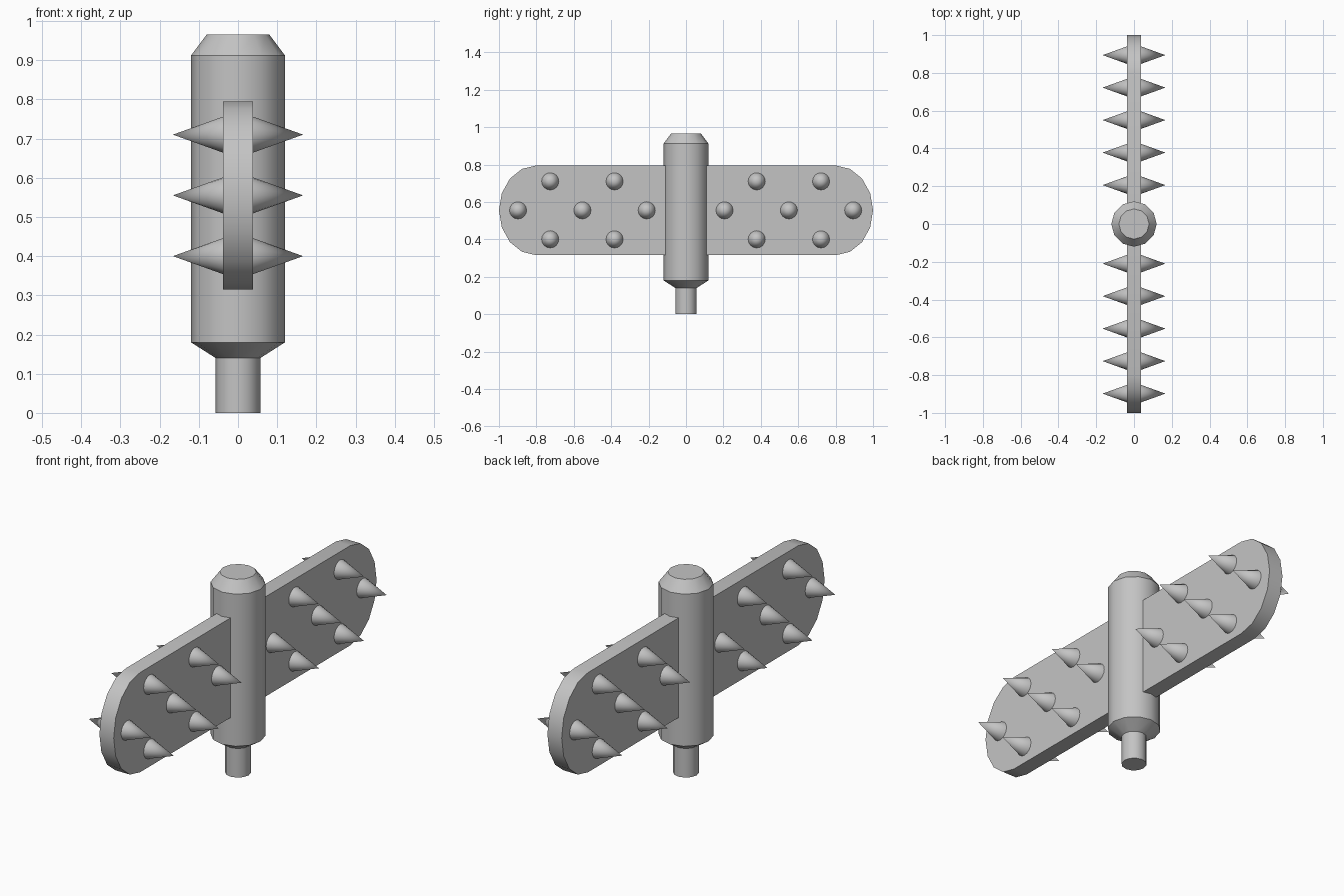
import bpy, bmesh, math
from mathutils import Matrix

if "Cube" in bpy.data.objects:
    bpy.data.objects.remove(bpy.data.objects["Cube"])

grey = bpy.data.materials.new("plain grey")
grey.diffuse_color = (0.55, 0.55, 0.55, 1)
grey.use_nodes = True
grey.node_tree.nodes["Principled BSDF"].inputs["Base Color"].default_value = grey.diffuse_color


def finish(bm, name):
    bmesh.ops.recalc_face_normals(bm, faces=bm.faces)
    me = bpy.data.meshes.new(name)
    bm.to_mesh(me)
    bm.free()
    me.materials.append(grey)
    ob = bpy.data.objects.new(name, me)
    bpy.context.collection.objects.link(ob)
    bpy.ops.object.select_all(action='DESELECT')
    ob.select_set(True)
    bpy.context.view_layer.objects.active = ob
    bpy.ops.object.shade_smooth_by_angle(angle=math.radians(35))
    return ob


# Central shaft: stacked rings with 12 sides, capped at both ends
SIDES = 12
profile = [(0.057, 0), (0.057, 0.14), (0.12, 0.18), (0.12, 0.912), (0.08, 0.965)]
bm = bmesh.new()
rings = [[bm.verts.new((r * math.cos(math.tau * i / SIDES),
                        r * math.sin(math.tau * i / SIDES), z))
          for i in range(SIDES)] for r, z in profile]
for low, high in zip(rings, rings[1:]):
    for i in range(SIDES):
        j = (i + 1) % SIDES
        bm.faces.new((low[i], low[j], high[j], high[i]))
bm.faces.new(rings[0][::-1])
bm.faces.new(rings[-1])
finish(bm, "shaft")

# Flat paddle with elliptical ends
T, MID = 0.038, 0.555
outline = []
for side in (1, -1):
    for k in range(9):
        a = math.radians(-90 + 22.5 * k)
        outline.append((side * (0.8 + 0.2 * math.cos(a)),
                        MID + side * 0.24 * math.sin(a)))
bm = bmesh.new()
face = bm.faces.new([bm.verts.new((-T, y, z)) for y, z in outline])
ext = bmesh.ops.extrude_face_region(bm, geom=[face])
bmesh.ops.translate(bm, vec=(2 * T, 0, 0),
                    verts=[v for v in ext["geom"] if isinstance(v, bmesh.types.BMVert)])
finish(bm, "paddle")

# Spikes: zigzag rows on both faces of the paddle
bm = bmesh.new()
LENGTH = 0.128
for start in (-0.898, 0.206):
    for i in range(5):
        y = start + i * 0.172
        for dz in ((0,) if i % 2 == 0 else (-0.155, 0.155)):
            for s in (1, -1):
                m = (Matrix.Translation((s * (T + LENGTH / 2), y, MID + dz))
                     @ Matrix.Rotation(s * math.pi / 2, 4, 'Y'))
                bmesh.ops.create_cone(bm, cap_ends=True, segments=16, radius1=0.046,
                                      radius2=0, depth=LENGTH, matrix=m)
bmesh.ops.remove_doubles(bm, verts=bm.verts, dist=1e-5)
finish(bm, "spikes")
